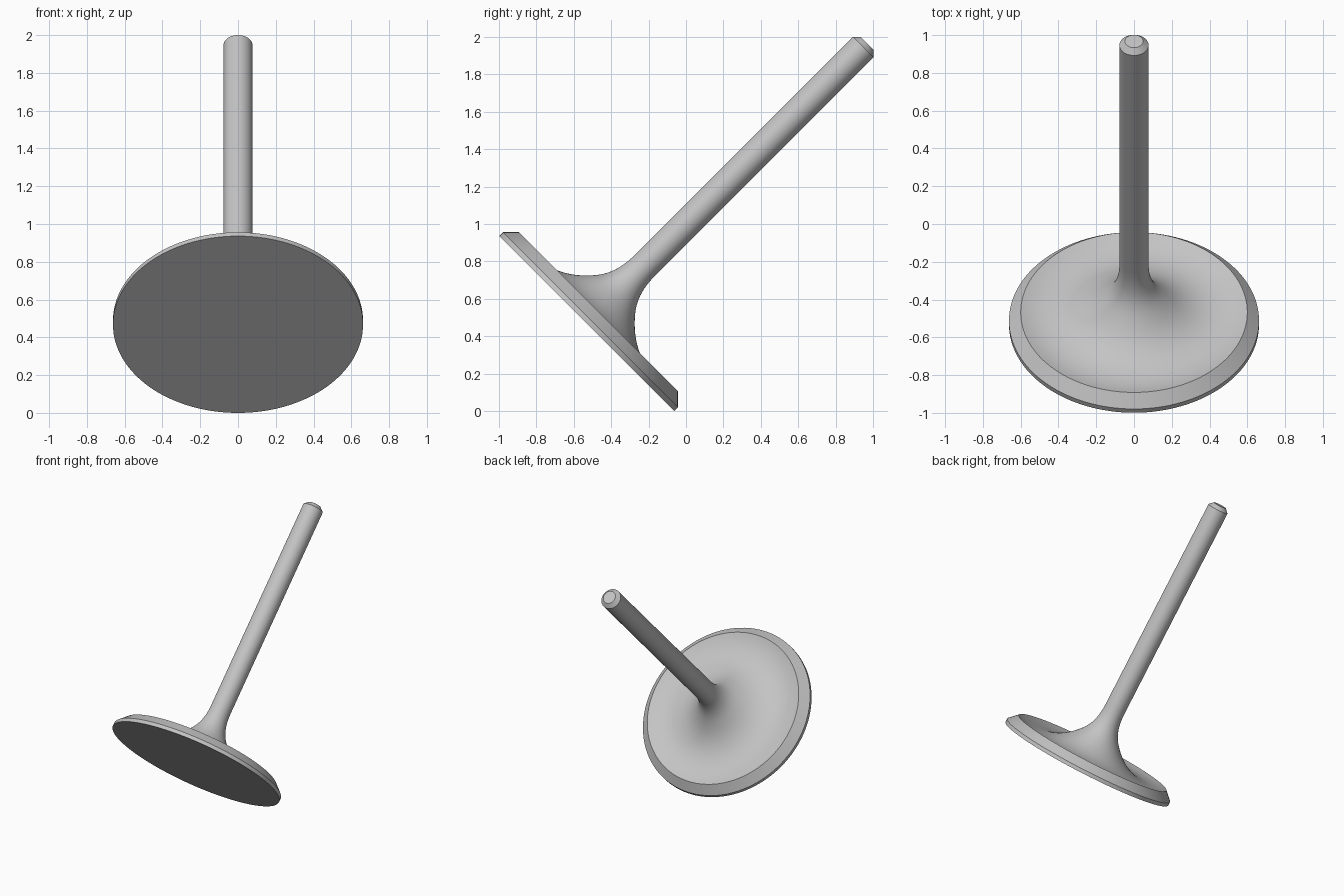
import bpy
import bmesh
from math import radians, tau
from mathutils import Vector
from mathutils.geometry import interpolate_bezier

if "Cube" in bpy.data.objects:
    bpy.data.objects.remove(bpy.data.objects["Cube"])

STEM_R, HEAD_R = 0.077, 0.662
NECK_TOP = 0.45      # where the flared neck becomes the straight stem
SEGMENTS = 128

steel = bpy.data.materials.new("Steel grey")
steel.use_nodes = True
grey = (0.55, 0.55, 0.55, 1)
steel.diffuse_color = grey
steel.node_tree.nodes["Principled BSDF"].inputs["Base Color"].default_value = grey


def curve(start, handle_a, handle_b, end, count):
    """Points (radius, height) along a cubic curve."""
    pts = [Vector((r, 0, h)) for r, h in (start, handle_a, handle_b, end)]
    return [(p.x, p.z) for p in interpolate_bezier(*pts, count)]


def lathe(name, profile):
    """Revolve a (radius, height) profile, then lean it back by 45 degrees."""
    bm = bmesh.new()
    verts = [bm.verts.new((r, 0, h)) for r, h in profile]
    edges = [bm.edges.new(pair) for pair in zip(verts, verts[1:])]
    bmesh.ops.spin(bm, geom=verts + edges, axis=(0, 0, 1), cent=(0, 0, 0),
                   angle=tau, steps=SEGMENTS, use_merge=False)
    bmesh.ops.remove_doubles(bm, verts=bm.verts, dist=0.0001)
    bmesh.ops.recalc_face_normals(bm, faces=bm.faces)
    # an open profile must have its outside facing away from the axis
    widest = max(bm.faces, key=lambda f: abs(f.normal.xy.dot(f.calc_center_median().xy)))
    if widest.normal.xy.dot(widest.calc_center_median().xy) < 0:
        bmesh.ops.reverse_faces(bm, faces=bm.faces)
    mesh = bpy.data.meshes.new(name)
    bm.to_mesh(mesh)
    bm.free()
    mesh.materials.append(steel)
    obj = bpy.data.objects.new(name, mesh)
    bpy.context.collection.objects.link(obj)
    obj.rotation_euler.x = radians(-45)
    obj.location = (0, -0.531, 0.468)
    bpy.ops.object.select_all(action="DESELECT")
    obj.select_set(True)
    bpy.context.view_layer.objects.active = obj
    bpy.ops.object.shade_smooth_by_angle(angle=radians(30))
    return obj


# Disc head: flat face, thin margin, conical seat, shallow dish and flared neck
dish = curve((0.6, 0.09), (0.45, 0.03), (0.3, 0.063), (0.185, 0.178), 20)
neck = curve((0.185, 0.178), (0.125, 0.238), (STEM_R, 0.3), (STEM_R, NECK_TOP), 16)
lathe("valve_head", [(0, 0), (HEAD_R, 0), (HEAD_R, 0.028)] + dish + neck[1:])

# Straight stem with a chamfered tip
lathe("valve_stem", [(STEM_R, NECK_TOP), (STEM_R, 2.09), (0.048, 2.119), (0, 2.119)])
